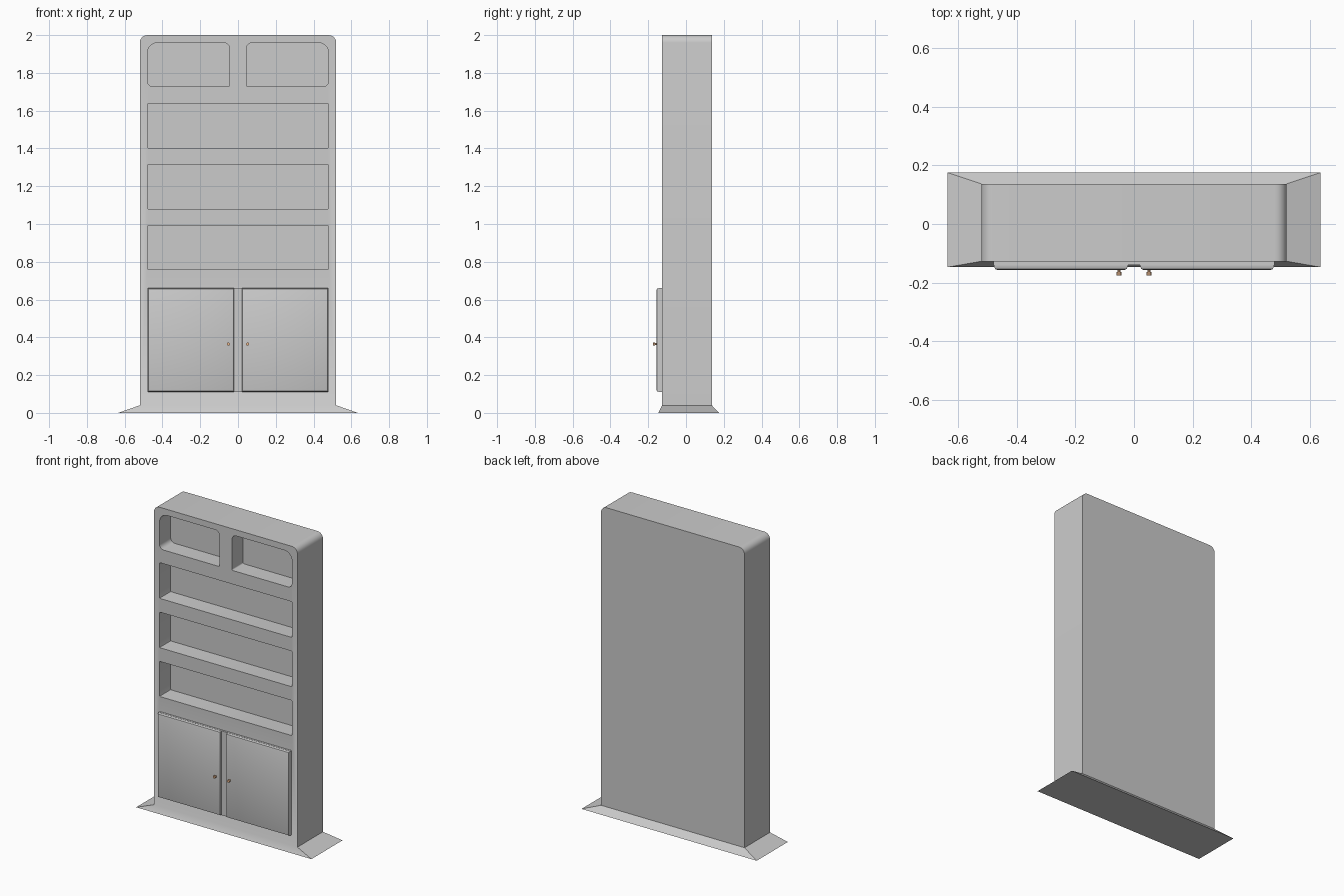
import bpy, bmesh, math

if "Cube" in bpy.data.objects:
    bpy.data.objects.remove(bpy.data.objects["Cube"])

FRONT, BACK = -0.127, 0.137


def rounded_rect(x0, x1, z0, z1, radii, seg=6):
    """Outline points; radii ordered bottom-left, bottom-right, top-right, top-left."""
    corners = [(x0, z0, 1, 1, 180), (x1, z0, -1, 1, 270),
               (x1, z1, -1, -1, 0), (x0, z1, 1, -1, 90)]
    pts = []
    for (x, z, sx, sz, start), r in zip(corners, radii):
        if r == 0:
            pts.append((x, z))
            continue
        for i in range(seg + 1):
            a = math.radians(start + 90 * i / seg)
            pts.append((x + sx * r + r * math.cos(a), z + sz * r + r * math.sin(a)))
    return pts


def prism(bm, pts, y0, y1):
    """Extrude an x-z outline along y; returns its front face."""
    front = bm.faces.new([bm.verts.new((x, y0, z)) for x, z in pts])
    back = bm.faces.new([bm.verts.new((x, y1, z)) for x, z in reversed(pts)])
    f, b = list(front.verts), list(reversed(back.verts))
    for i in range(len(f)):
        j = (i + 1) % len(f)
        bm.faces.new((f[j], f[i], b[i], b[j]))
    bm.normal_update()
    return front


def finish(bm, name):
    bmesh.ops.recalc_face_normals(bm, faces=bm.faces[:])
    me = bpy.data.meshes.new(name)
    bm.to_mesh(me)
    bm.free()
    ob = bpy.data.objects.new(name, me)
    bpy.context.collection.objects.link(ob)
    return ob


def smooth(ob):
    bpy.ops.object.select_all(action='DESELECT')
    ob.select_set(True)
    bpy.context.view_layer.objects.active = ob
    bpy.ops.object.shade_smooth_by_angle(angle=math.radians(35))


# Cabinet body with rounded top corners and flared plinth
bm = bmesh.new()
prism(bm, rounded_rect(-0.52, 0.52, 0.04, 2.0, (0, 0, 0.04, 0.04)), FRONT, BACK)
bottom = min(bm.faces, key=lambda f: f.calc_center_median().z)
ext = bmesh.ops.extrude_discrete_faces(bm, faces=[bottom])["faces"][0]
for v in ext.verts:
    v.co = (math.copysign(0.635, v.co.x), -0.147 if v.co.y < 0 else 0.175, 0)
body = finish(bm, "cabinet_body")

# Recess cutter: three wide shelves and two upper cubbies
bm = bmesh.new()
for z0, z1 in ((0.76, 0.99), (1.08, 1.313), (1.403, 1.637)):
    prism(bm, rounded_rect(-0.48, 0.48, z0, z1, (0.006,) * 4, 2), FRONT - 0.1, FRONT + 0.115)
prism(bm, rounded_rect(-0.48, -0.045, 1.727, 1.96, (0.03, 0.008, 0.03, 0.055)),
      FRONT - 0.1, FRONT + 0.115)
prism(bm, rounded_rect(0.045, 0.48, 1.727, 1.96, (0.008, 0.03, 0.055, 0.03)),
      FRONT - 0.1, FRONT + 0.115)
cutter = finish(bm, "recess_cutter")
cutter.hide_render = True

bpy.context.view_layer.objects.active = body
mod = body.modifiers.new("recesses", 'BOOLEAN')
mod.operation = 'DIFFERENCE'
mod.solver = 'EXACT'
mod.object = cutter
bpy.ops.object.modifier_apply(modifier=mod.name)
bpy.data.objects.remove(cutter)
smooth(body)

# Thin panel behind the doors
bm = bmesh.new()
prism(bm, rounded_rect(-0.478, 0.478, 0.11, 0.662, (0,) * 4), -0.14, FRONT + 0.002)
finish(bm, "door_panel")

brass = bpy.data.materials.new("copper")
brass.diffuse_color = (0.8, 0.47, 0.27, 1)
brass.use_nodes = True
brass.node_tree.nodes["Principled BSDF"].inputs["Base Color"].default_value = brass.diffuse_color

for side, s in (("left", -1), ("right", 1)):
    # Door with softened front edges
    bm = bmesh.new()
    xs = sorted((s * 0.021, s * 0.477))
    face = prism(bm, rounded_rect(*xs, 0.111, 0.661, (0,) * 4), -0.157, -0.139)
    bmesh.ops.bevel(bm, geom=list(face.edges), offset=0.013, segments=2,
                    profile=0.5, affect='EDGES')
    smooth(finish(bm, side + "_door"))

    # Knob: narrow stem and wider head, lathed as stacked rings
    bm = bmesh.new()
    rings = []
    for y, r in ((-0.155, 0.006), (-0.163, 0.006), (-0.164, 0.009), (-0.175, 0.009)):
        rings.append([bm.verts.new((s * 0.051 + r * math.cos(i * math.pi / 4 + math.pi / 8), y,
                                    0.364 + r * math.sin(i * math.pi / 4 + math.pi / 8)))
                      for i in range(8)])
    for a, b in zip(rings, rings[1:]):
        for i in range(8):
            bm.faces.new((a[i], a[(i + 1) % 8], b[(i + 1) % 8], b[i]))
    bm.faces.new(rings[0])
    bm.faces.new(rings[-1])
    knob = finish(bm, side + "_knob")
    knob.data.materials.append(brass)
